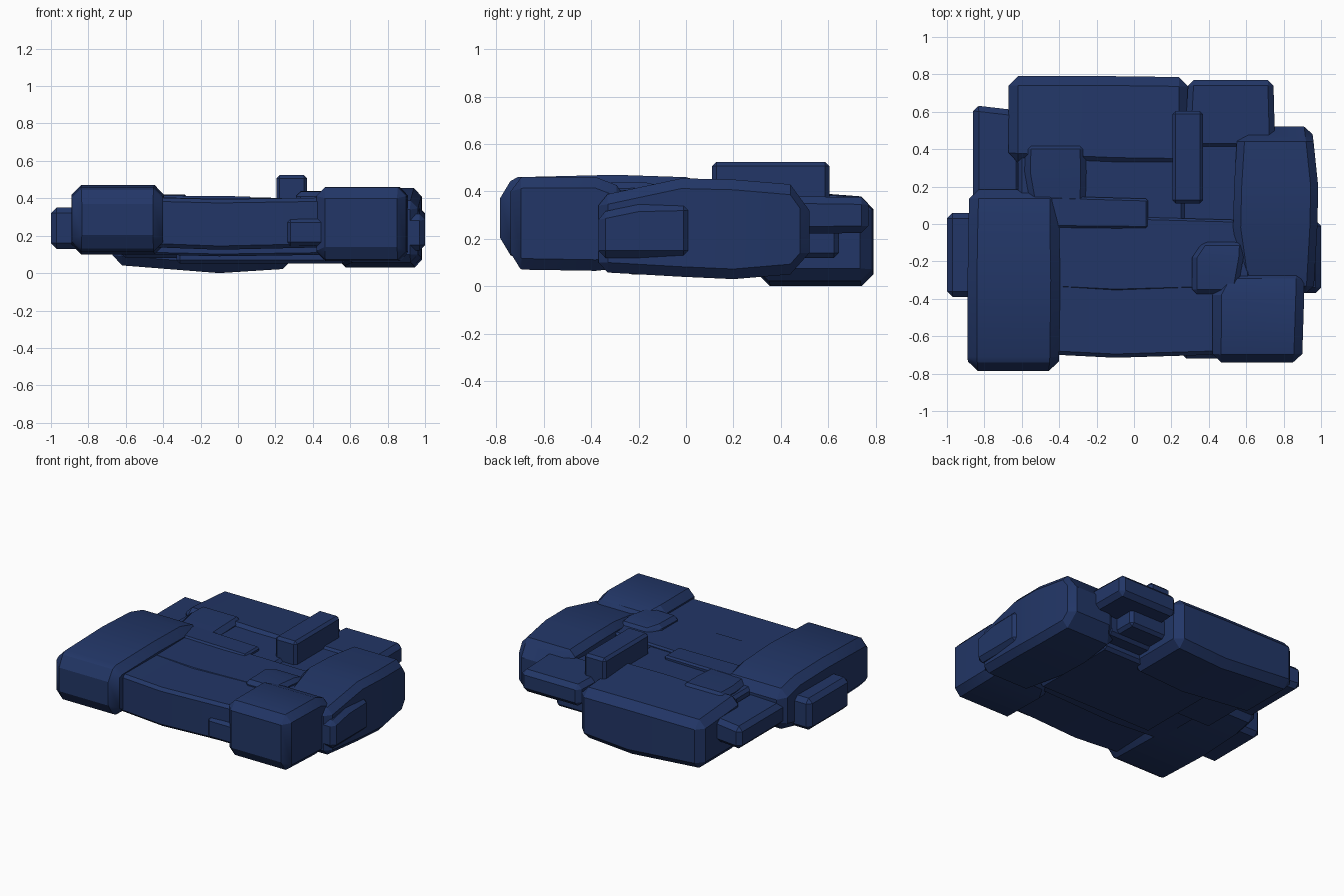
import bpy, bmesh

navy = bpy.data.materials.new("navy blue")
navy.diffuse_color = (0.016, 0.037, 0.135, 1)


def block(name, axis, stations, bevel=0.03, tilt=0.0):
    """Loft rectangular sections along x or y, then chamfer the hard edges.
    Each station is (position, side_min, side_max, z_min, z_max).
    tilt lowers the top edge on the far side of each section."""
    bm = bmesh.new()
    rings = []
    for t, a, b, lo, hi in stations:
        pts = [(a, lo), (b, lo), (b, hi - tilt), (a, hi)]
        rings.append([bm.verts.new((t, s, z) if axis == 'x' else (s, t, z)) for s, z in pts])
    for r, q in zip(rings, rings[1:]):
        for i in range(4):
            j = (i + 1) % 4
            bm.faces.new((r[i], r[j], q[j], q[i]))
    bm.faces.new(rings[0])
    bm.faces.new(rings[-1])
    bmesh.ops.recalc_face_normals(bm, faces=bm.faces)
    mesh = bpy.data.meshes.new(name)
    bm.to_mesh(mesh)
    bm.free()
    mesh.materials.append(navy)
    ob = bpy.data.objects.new(name, mesh)
    bpy.context.collection.objects.link(ob)
    mod = ob.modifiers.new("chamfer", 'BEVEL')
    mod.width = bevel
    mod.segments = 1
    mod.limit_method = 'ANGLE'
    mod.angle_limit = 0.9
    bpy.ops.object.select_all(action='DESELECT')
    ob.select_set(True)
    bpy.context.view_layer.objects.active = ob
    bpy.ops.object.modifier_apply(modifier=mod.name)
    bpy.ops.object.shade_smooth_by_angle(angle=0.5)
    return ob


def box(name, x0, x1, y0, y1, z0, z1, bevel=0.02):
    return block(name, 'y', [(y0, x0, x1, z0, z1), (y1, x0, x1, z0, z1)], bevel)


# central slabs
block("front_slab", 'x', [(-0.5, -0.695, -0.29, 0.14, 0.405), (-0.1, -0.715, -0.32, 0.125, 0.395),
                          (0.55, -0.695, -0.27, 0.14, 0.405)], 0.02)
block("middle_slab", 'x', [(-0.5, -0.34, 0.05, 0.1, 0.405), (-0.1, -0.36, 0.04, 0.09, 0.40),
                           (0.62, -0.34, 0.02, 0.1, 0.405)], 0.012)
box("rear_slab", -0.62, 0.27, 0.0, 0.4, 0.08, 0.385)
box("rear_right_slab", 0.24, 0.62, 0.0, 0.5, 0.10, 0.365)
box("under_slab", -0.33, 0.58, -0.25, 0.4, 0.05, 0.2)

# big outer blocks
block("left_block", 'y', [(-0.785, -0.885, -0.405, 0.155, 0.42), (-0.71, -0.89, -0.40, 0.115, 0.46),
                          (-0.3, -0.89, -0.395, 0.10, 0.47),
                          (0.0, -0.885, -0.40, 0.11, 0.46), (0.185, -0.88, -0.40, 0.15, 0.41)], 0.05)
block("rear_block", 'x', [(-0.67, 0.33, 0.79, 0.045, 0.41), (-0.1, 0.305, 0.79, 0.0, 0.41),
                          (0.29, 0.30, 0.785, 0.025, 0.405)], 0.05, tilt=0.035)
block("right_block", 'y', [(-0.37, 0.58, 0.96, 0.06, 0.38), (-0.02, 0.53, 0.98, 0.04, 0.455),
                           (0.2, 0.535, 0.985, 0.03, 0.45), (0.44, 0.55, 0.96, 0.05, 0.43),
                           (0.52, 0.60, 0.95, 0.14, 0.32)], 0.04)
block("front_right_block", 'y', [(-0.74, 0.42, 0.895, 0.095, 0.445), (-0.69, 0.42, 0.9, 0.07, 0.46),
                                 (-0.38, 0.42, 0.91, 0.065, 0.46),
                                 (-0.25, 0.49, 0.91, 0.08, 0.41)], 0.045)

# side and rear boxes
box("left_side_box", -1.0, -0.8, -0.39, 0.06, 0.13, 0.35, 0.03)
block("right_side_box", 'y', [(-0.37, 0.88, 1.0, 0.12, 0.31), (-0.2, 0.88, 1.0, 0.12, 0.345),
                              (0.02, 0.88, 1.0, 0.12, 0.35)], 0.03)
block("rear_left_box", 'x', [(-0.86, 0.0, 0.635, 0.18, 0.335), (-0.6, 0.0, 0.605, 0.18, 0.345)], 0.03)
block("rear_right_box", 'y', [(0.40, 0.27, 0.755, 0.22, 0.38), (0.77, 0.29, 0.745, 0.225, 0.375)], 0.03)
box("rear_lower_box", 0.2, 0.56, 0.40, 0.645, 0.12, 0.26)

# small raised pieces
box("tall_bar", 0.205, 0.37, 0.11, 0.605, 0.30, 0.525, 0.018)
block("rear_left_cap", 'y', [(0.08, -0.55, -0.26, 0.3, 0.41), (0.28, -0.585, -0.255, 0.3, 0.42),
                             (0.43, -0.58, -0.26, 0.3, 0.42)], 0.03)
block("centre_bar", 'x', [(-0.45, -0.02, 0.15, 0.3, 0.415), (0.075, -0.025, 0.135, 0.3, 0.41)], 0.012)
block("right_cap", 'y', [(-0.375, 0.31, 0.55, 0.28, 0.435), (-0.18, 0.31, 0.585, 0.28, 0.44),
                         (-0.09, 0.37, 0.59, 0.28, 0.42)], 0.025)
box("front_small_box", 0.26, 0.5, -0.72, -0.5, 0.145, 0.29)
